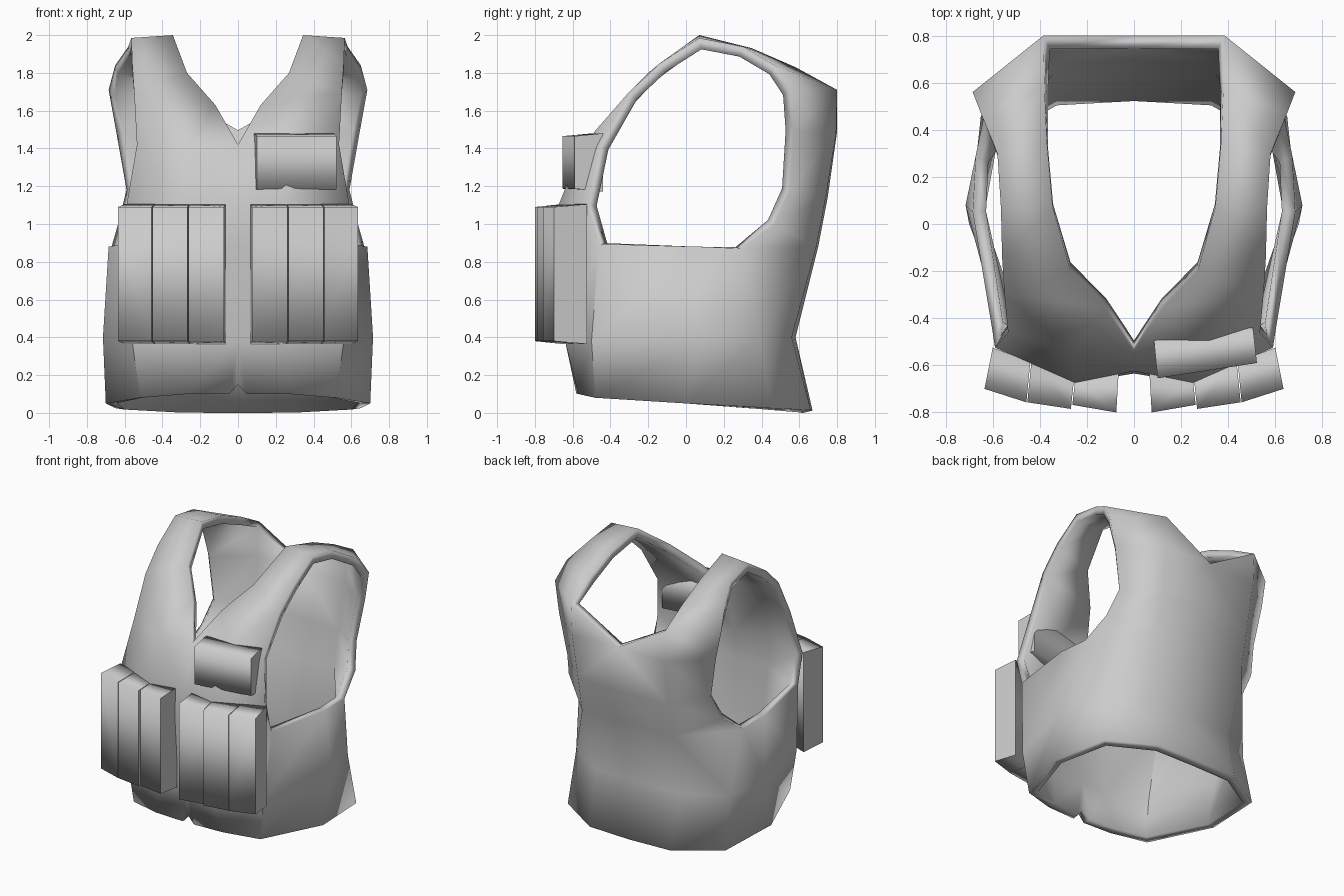
import bpy, bmesh, math

old = bpy.data.objects.get("Cube")
if old:
    bpy.data.objects.remove(old, do_unlink=True)

grey = bpy.data.materials.new("plain grey")
grey.use_nodes = True
grey.diffuse_color = (0.6, 0.6, 0.6, 1)
grey.node_tree.nodes["Principled BSDF"].inputs["Base Color"].default_value = (0.6, 0.6, 0.6, 1)


def make_object(name, bm):
    mesh = bpy.data.meshes.new(name)
    bm.to_mesh(mesh)
    bm.free()
    obj = bpy.data.objects.new(name, mesh)
    bpy.context.collection.objects.link(obj)
    mesh.materials.append(grey)
    return obj


# Vest shell, left half
bm = bmesh.new()


def points(*coords):
    return [bm.verts.new(c) for c in coords]


def bridge(a, b):
    for i in range(len(a) - 1):
        bm.faces.new((a[i], a[i + 1], b[i + 1], b[i]))


# Lower body rings, running from front centre round to back centre
hem = points((0, -.58, .15), (.27, -.57, .1), (.52, -.48, .08), (.7, 0, .05),
             (.65, .46, .025), (.33, .66, .015), (0, .67, .012))
waist = points((0, -.6, .38), (.22, -.64, .38), (.56, -.5, .38), (.715, .08, .4),
               (.63, .39, .4), (.35, .56, .4), (0, .58, .4))
ribs = points((0, -.635, .88), (.25, -.675, .88), (.6, -.46, .895), (.685, .05, .88),
              (.672, .29, .87), (.37, .69, .88), (0, .7, .88))
notch = points((.045, -.58, .1))[0]
bm.faces.new((hem[0], notch, hem[1], waist[1], waist[0]))
bridge(hem[1:], waist[1:])
bridge(waist, ribs)

# Front panel up to the neck point
chest = points((0, -.625, 1.1), (.25, -.675, 1.1), (.59, -.525, 1.1))
collar = points((0, -.545, 1.42), (.26, -.545, 1.42), (.535, -.46, 1.42))
bridge(ribs[:3], chest)
bridge(chest, collar)

# Back panel with the dipped neckline
low_back = points((.59, .55, 1.18), (.37, .74, 1.14), (0, .75, 1.14))
high_back = points((.645, .57, 1.49), (.38, .795, 1.48), (0, .8, 1.49))
arm_corner = points((.635, .47, 1.0))[0]
bm.faces.new((ribs[4], ribs[5], arm_corner))
bm.faces.new((arm_corner, ribs[5], low_back[1], low_back[0]))
bm.faces.new((ribs[5], ribs[6], low_back[2], low_back[1]))
bridge(low_back, high_back)

# Shoulder strap: armhole edge and neck edge
arm = points((.55, -.3, 1.7), (.56, -.14, 1.85), (.565, .07, 1.985), (.58, .3, 1.94),
             (.65, .47, 1.84), (.685, .56, 1.71))
neck = points((.12, -.36, 1.63), (.27, -.2, 1.8), (.345, .07, 2.0), (.37, .35, 1.93),
              (.38, .58, 1.83), (.385, .8, 1.71))
bm.faces.new((collar[0], collar[1], neck[0]))
bm.faces.new((collar[1], collar[2], arm[0], neck[0]))
bridge(arm, neck)
bm.faces.new((high_back[0], high_back[1], neck[-1], arm[-1]))
bm.faces.new((high_back[1], high_back[2], neck[-1]))

bmesh.ops.recalc_face_normals(bm, faces=bm.faces)
bm.faces.ensure_lookup_table()
if bm.faces[0].normal.y > 0:
    bmesh.ops.reverse_faces(bm, faces=bm.faces)
vest = make_object("vest_shell", bm)
mirror = vest.modifiers.new("Mirror", 'MIRROR')
mirror.use_clip = True
shell = vest.modifiers.new("Thickness", 'SOLIDIFY')
shell.thickness = 0.056
shell.offset = -1
shell.use_even_offset = True
bpy.ops.object.select_all(action='DESELECT')
vest.select_set(True)
bpy.context.view_layer.objects.active = vest
bpy.ops.object.shade_smooth_by_angle(angle=math.radians(50))


# Pouches: prisms on a plan outline (two front corners, two back corners),
# soft over the front and crisp along the two side panels
def pouch(name, plan, low, high, side=1):
    box = bmesh.new()
    rings = []
    for z, droop in ((low, .015), (high, -.015)):
        rings.append([box.verts.new((side * x, y, z + (droop if i < 2 else 0)))
                      for i, (x, y) in enumerate(plan)])
    bottom, top = rings
    box.faces.new(bottom)
    box.faces.new(top)
    for i in range(4):
        j = (i + 1) % 4
        panel = box.faces.new((bottom[i], bottom[j], top[j], top[i]))
        if i % 2:
            for edge in panel.edges:
                edge.smooth = False
    for face in box.faces:
        face.smooth = True
    bmesh.ops.recalc_face_normals(box, faces=box.faces)
    make_object(name, box)


plans = {
    "inner": ((.075, -.8), (.262, -.768), (.25, -.66), (.065, -.625)),
    "middle": ((.268, -.785), (.453, -.757), (.435, -.58), (.255, -.66)),
    "outer": ((.457, -.757), (.635, -.7), (.6, -.525), (.44, -.585)),
}
for side, label in ((1, "left"), (-1, "right")):
    for place, plan in plans.items():
        pouch(f"{label}_{place}_pouch", plan, .365, 1.105, side)

pouch("chest_pouch", ((.1, -.655), (.522, -.59), (.505, -.44), (.085, -.495)), 1.172, 1.48)
